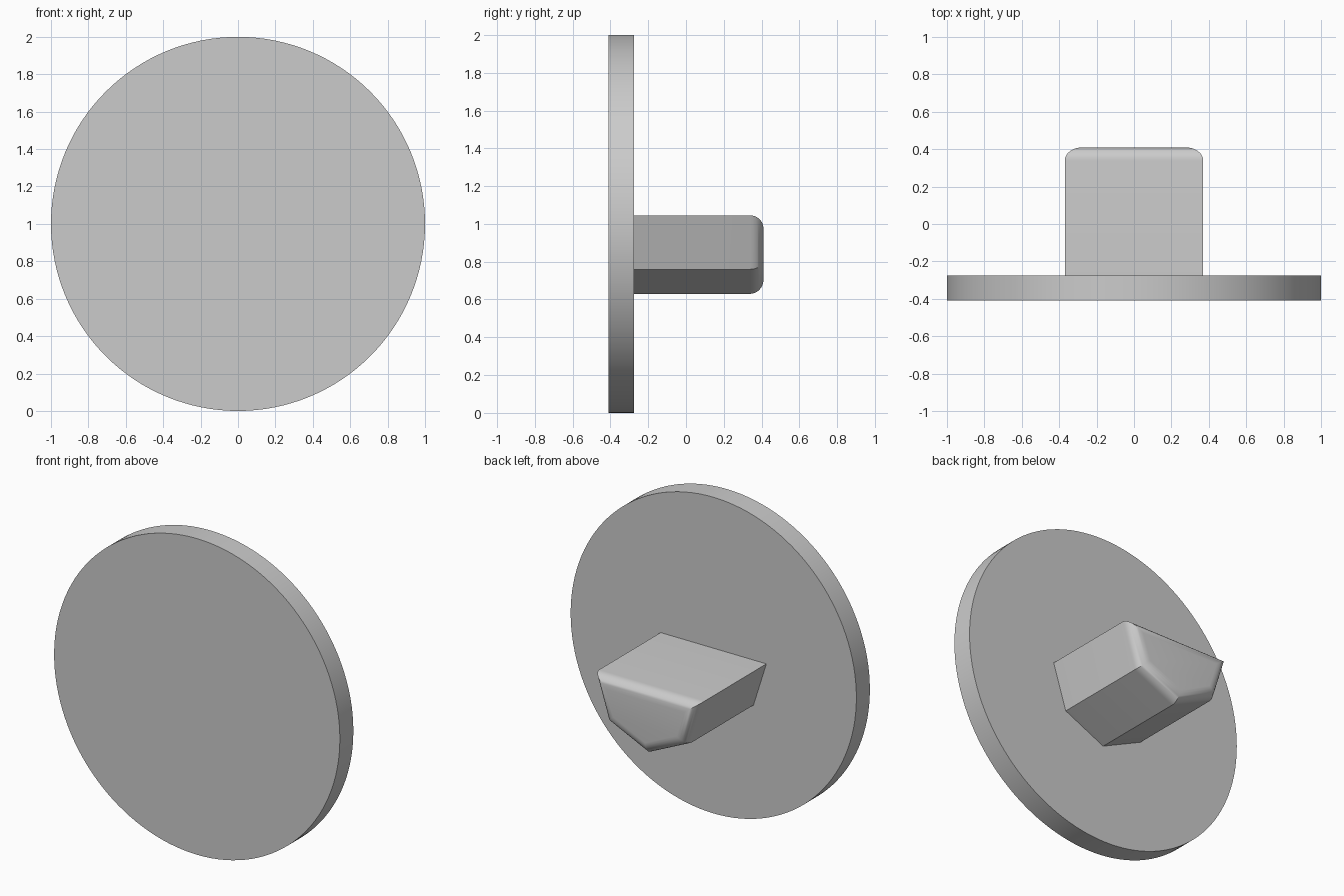
import bpy
import bmesh
import math

cube = bpy.data.objects.get("Cube")
if cube:
    bpy.data.objects.remove(cube, do_unlink=True)

GREY = (0.6, 0.6, 0.6, 1.0)
grey = bpy.data.materials.new("plain grey")
grey.use_nodes = True
grey.diffuse_color = GREY
grey.node_tree.nodes["Principled BSDF"].inputs["Base Color"].default_value = GREY


def extruded(name, outline, y_front, y_back, back_bevel=0.0):
    """Prism with an (x, z) outline run along y, optionally rounded at its back end."""
    bm = bmesh.new()
    face = bm.faces.new([bm.verts.new((x, y_front, z)) for x, z in outline])
    moved = bmesh.ops.extrude_face_region(bm, geom=[face], use_keep_orig=True)["geom"]
    back = [v for v in moved if isinstance(v, bmesh.types.BMVert)]
    bmesh.ops.translate(bm, verts=back, vec=(0, y_back - y_front, 0))
    bmesh.ops.recalc_face_normals(bm, faces=bm.faces)
    if back_bevel:
        rim = [e for e in bm.edges if all(v in back for v in e.verts)]
        bmesh.ops.bevel(bm, geom=rim, offset=back_bevel, segments=8,
                        profile=0.5, affect="EDGES")
    mesh = bpy.data.meshes.new(name)
    bm.to_mesh(mesh)
    bm.free()
    mesh.materials.append(grey)
    obj = bpy.data.objects.new(name, mesh)
    bpy.context.collection.objects.link(obj)
    bpy.ops.object.select_all(action="DESELECT")
    obj.select_set(True)
    bpy.context.view_layer.objects.active = obj
    bpy.ops.object.shade_smooth_by_angle(angle=math.radians(30))
    return obj


# Round face plate
SIDES = 128
circle = [(math.cos(a), 1 + math.sin(a))
          for a in (math.tau * i / SIDES for i in range(SIDES))]
extruded("face_plate", circle, -0.41, -0.275)

# Keel-shaped peg behind the plate, rounded at its free end
right_half = [(0.37, 1.045), (0.28, 0.76)]
left_half = [(-x, z) for x, z in reversed(right_half)]
extruded("rear_peg", right_half + [(0, 0.63)] + left_half, -0.28, 0.41, 0.07)
